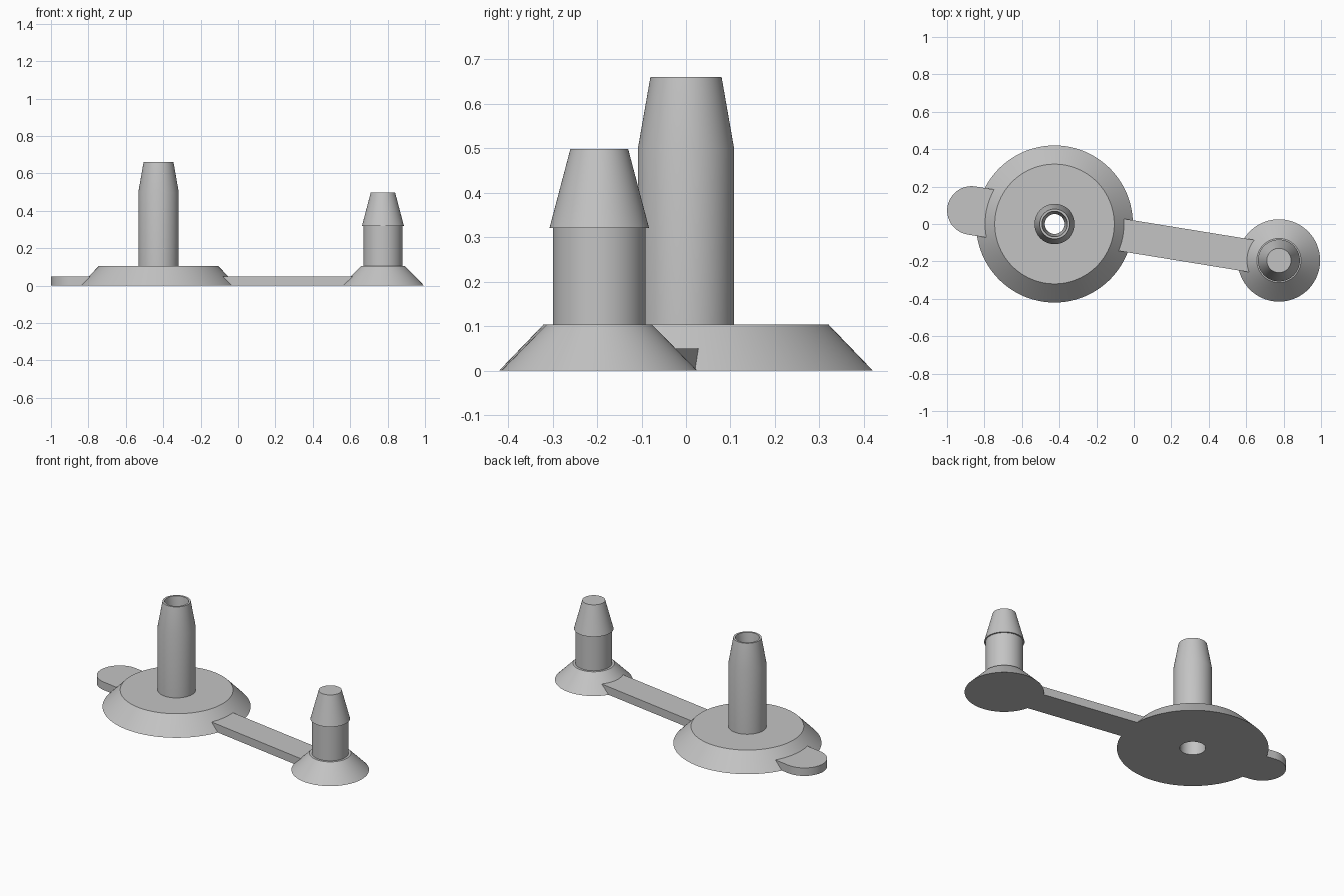
import bpy, bmesh, math
from mathutils import Matrix

if "Cube" in bpy.data.objects:
    bpy.data.objects.remove(bpy.data.objects["Cube"])

grey = bpy.data.materials.new("light grey plastic")
grey.diffuse_color = (0.55, 0.55, 0.55, 1)
grey.use_nodes = True
grey.node_tree.nodes["Principled BSDF"].inputs["Base Color"].default_value = grey.diffuse_color

BIG = (-0.425, 0.0)
SMALL = (0.775, -0.195)
ANGLE = math.atan2(SMALL[1] - BIG[1], SMALL[0] - BIG[0])


def finish(name, bm, loc, rot=0):
    bmesh.ops.recalc_face_normals(bm, faces=bm.faces)
    mesh = bpy.data.meshes.new(name)
    bm.to_mesh(mesh)
    bm.free()
    mesh.materials.append(grey)
    ob = bpy.data.objects.new(name, mesh)
    bpy.context.collection.objects.link(ob)
    ob.location = (loc[0], loc[1], 0)
    ob.rotation_euler.z = rot
    bpy.context.view_layer.objects.active = ob
    ob.select_set(True)
    bpy.ops.object.shade_smooth_by_angle(angle=math.radians(20))
    ob.select_set(False)


def lathe(name, profile, loc, closed=False, n=96):
    """Turn an (r, z) profile about z; closed joins the last ring to the first."""
    bm = bmesh.new()
    rings = [[bm.verts.new((r * math.cos(2 * math.pi * i / n),
                            r * math.sin(2 * math.pi * i / n), z))
              for i in range(n)] for r, z in profile]
    pairs = list(zip(rings, rings[1:]))
    if closed:
        pairs.append((rings[-1], rings[0]))
    else:
        bm.faces.new(rings[0])
        bm.faces.new(rings[-1])
    for a, b in pairs:
        for i in range(n):
            j = (i + 1) % n
            bm.faces.new((a[i], a[j], b[j], b[i]))
    finish(name, bm, loc)


def slab(name, outline, height, loc, rot):
    """Extrude a flat outline upward from the ground."""
    bm = bmesh.new()
    face = bm.faces.new([bm.verts.new((x, y, 0)) for x, y in outline])
    top = bmesh.ops.extrude_face_region(bm, geom=[face])
    verts = [g for g in top["geom"] if isinstance(g, bmesh.types.BMVert)]
    bmesh.ops.translate(bm, verts=verts, vec=(0, 0, height))
    finish(name, bm, loc, rot)


# Large flange with hollow tapered post, bored right through
lathe("hollow_post_base", [
    (0.42, 0), (0.32, 0.104), (0.108, 0.104), (0.108, 0.5), (0.08, 0.66),
    (0.068, 0.66), (0.053, 0.5), (0.072, 0)], BIG, closed=True)

# Small flange with solid barbed plug
lathe("plug_base", [
    (0.22, 0), (0.118, 0.104), (0.104, 0.104), (0.104, 0.32),
    (0.112, 0.32), (0.065, 0.498)], SMALL)

# Strap joining the two flanges
length = math.hypot(SMALL[0] - BIG[0], SMALL[1] - BIG[1])
slab("strap", [(0.3, -0.087), (length - 0.12, -0.087),
               (length - 0.12, 0.087), (0.3, 0.087)], 0.05, BIG, ANGLE)

# Rounded pull tab on the opposite side
R, D = 0.13, 0.45
arc = [(-D + R * math.cos(math.radians(a)), R * math.sin(math.radians(a)))
       for a in range(90, 271, 5)]
slab("pull_tab", [(-0.3, R)] + arc + [(-0.3, -R)], 0.05, BIG, ANGLE)
